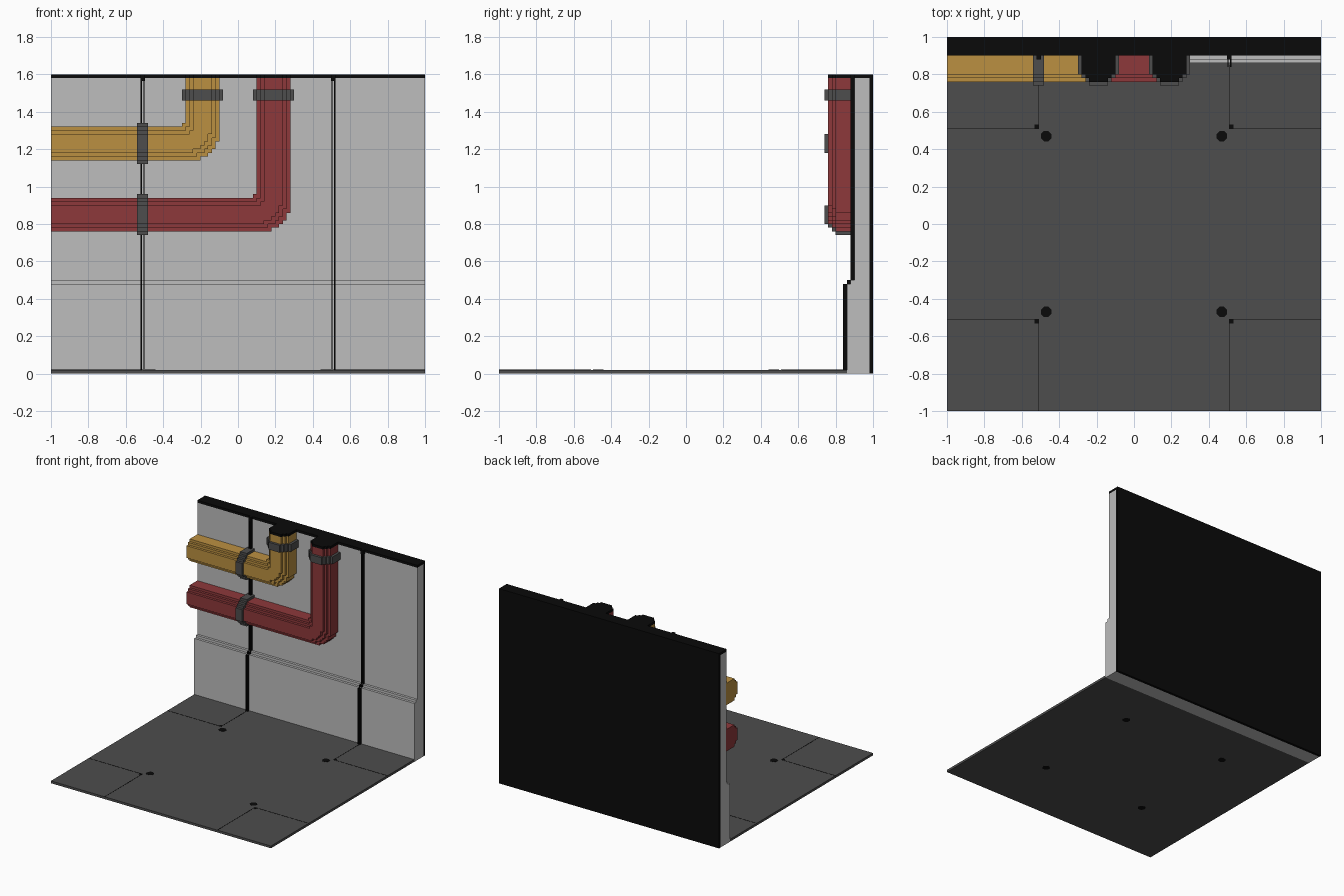
import bpy, bmesh, math

cube = bpy.data.objects.get("Cube")
if cube:
    bpy.data.objects.remove(cube, do_unlink=True)

V = 0.02                      # block size of the stepped style


def material(name, rgb):
    m = bpy.data.materials.new(name)
    m.use_nodes = True
    m.diffuse_color = (*rgb, 1)
    bsdf = m.node_tree.nodes["Principled BSDF"]
    bsdf.inputs["Base Color"].default_value = (*rgb, 1)
    bsdf.inputs["Roughness"].default_value = 0.9
    return m


PALE = material("pale_grey", (0.51, 0.51, 0.51))
DARK = material("dark_grey", (0.075, 0.075, 0.075))
BLACK = material("black", (0.003, 0.003, 0.003))
YELLOW = material("ochre_yellow", (0.50, 0.28, 0.053))
RED = material("dull_red", (0.27, 0.04, 0.043))


def finish(name, bm, mat):
    bmesh.ops.recalc_face_normals(bm, faces=bm.faces)
    me = bpy.data.meshes.new(name)
    bm.to_mesh(me)
    bm.free()
    me.materials.append(mat)
    ob = bpy.data.objects.new(name, me)
    bpy.context.scene.collection.objects.link(ob)
    return ob


def add_prism(bm, pts, axis, a, b):
    """Extrude a 2D outline along axis from a to b."""
    def place(p, t):
        c = list(p)
        c.insert(axis, t)
        return c
    face = bm.faces.new([bm.verts.new(place(p, a)) for p in pts])
    out = bmesh.ops.extrude_face_region(bm, geom=[face])
    move = [0, 0, 0]
    move[axis] = b - a
    bmesh.ops.translate(bm, vec=move, verts=[g for g in out["geom"] if isinstance(g, bmesh.types.BMVert)])


def prism(name, pts, axis, a, b, mat):
    bm = bmesh.new()
    add_prism(bm, pts, axis, a, b)
    return finish(name, bm, mat)


def box(name, x0, x1, y0, y1, z0, z1, mat):
    return prism(name, [(x0, y0), (x1, y0), (x1, y1), (x0, y1)], 2, z0, z1, mat)


# Wall with a thicker skirting, black back panel and top cap
def wall_profile(out, back, z0, z1):
    return [(back, z0), (0.86 - out, z0), (0.86 - out, 0.48), (0.88 - out, 0.48),
            (0.88 - out, 0.50), (0.90 - out, 0.50), (0.90 - out, z1), (back, z1)]


prism("wall", wall_profile(0, 0.98, 0, 1.58), 0, -1, 1, PALE)
box("wall_back", -1, 1, 0.98, 1, 0, 1.58, BLACK)
box("wall_top_cap", -1, 1, 0.90, 1, 1.58, 1.60, BLACK)

# Paired thin rails running up the wall, with a small block at the top
for side, x in (("right", -0.51), ("left", 0.51)):
    for k, dx in (("outer", -0.007), ("inner", 0.007)):
        prism(f"{side}_rail_{k}", wall_profile(V, 0.92, 0.005, 1.58), 0,
              x + dx - 0.003, x + dx + 0.003, BLACK)
    box(f"{side}_rail_top", x - 0.012, x + 0.012, 0.88, 0.90, 1.565, 1.60, BLACK)

# Floor slab
box("floor", -1, 1, -1, 0.86, 0.001, 0.02, DARK)

# Floor bolts and the corner seams around them
for sx in (-1, 1):
    for sy in (-1, 1):
        tag = ("left" if sx > 0 else "right") + ("_back" if sy > 0 else "_front")
        r = 0.03
        pts = [(sx * 0.47 + r * math.cos(math.pi / 8 + i * math.pi / 4),
                sy * 0.47 + r * math.sin(math.pi / 8 + i * math.pi / 4)) for i in range(8)]
        prism("floor_bolt_" + tag, pts, 2, 0, 0.0215, BLACK)
        end = 0.85 if sy > 0 else 1
        xs = sorted((sx * 0.51, sx * 1.0))
        ys = sorted((sy * 0.51, sy * end))
        box("seam_across_" + tag, *xs, sy * 0.512 - 0.0025, sy * 0.512 + 0.0025, 0.015, 0.021, BLACK)
        box("seam_along_" + tag, sx * 0.512 - 0.0025, sx * 0.512 + 0.0025, *ys, 0.015, 0.021, BLACK)
        cx, cy = sx * 0.52, sy * 0.52
        box("seam_corner_" + tag, cx - 0.012, cx + 0.012, cy - 0.012, cy + 0.012, 0.015, 0.021, BLACK)

# Stepped layers of a pipe: (inset, front y, back y)
LAYERS = [(0, 0.80, 0.91), (V, 0.78, 0.80), (2 * V, 0.76, 0.78)]
# Stair outline of the outer bend, relative to its corner
STAIR = [(-5, 0), (-5, 1), (-3, 1), (-3, 2), (-2, 2), (-2, 3), (-1, 3), (-1, 5), (0, 5)]


def pipe(name, xl, zb, mat):
    xr, zt = xl + 9 * V, zb + 9 * V
    bm, cap = bmesh.new(), bmesh.new()
    for d, y0, y1 in LAYERS:
        l, r, b, t = xl + d, xr - d, zb + d, zt - d
        pts = [(-1, b)] + [(r + i * V, b + j * V) for i, j in STAIR]
        pts += [(r, 1.58), (l, 1.58), (l, t + V), (l - V, t + V), (l - V, t), (-1, t)]
        add_prism(bm, pts, 1, y0, y1)
        add_prism(cap, [(l, 1.58), (r, 1.58), (r, 1.60), (l, 1.60)], 1, y0, min(y1, 0.90))
    finish(name, bm, mat)
    finish(name + "_top", cap, BLACK)

    # Clamps one block larger than the pipe, on each straight run
    def ring(lo):
        hi = lo + 9 * V
        left, right = [], []
        for d, y0, y1 in reversed(LAYERS):
            left += [(lo + d - V * (d < 1), y0 - V * (d > 0)), (lo + d - V * (d < 1), y0)]
        half = [(lo + 2 * V, 0.74), (lo + 2 * V, 0.76), (lo + V, 0.76), (lo + V, 0.78),
                (lo, 0.78), (lo, 0.80), (lo - V, 0.80), (lo - V, 0.91)]
        return half + [(lo + hi - u, y) for u, y in reversed(half)]
    prism(name + "_upper_clamp", ring(xl), 2, 1.46, 1.52, DARK)
    prism(name + "_side_clamp", [(y, z) for z, y in ring(zb)], 0, -0.54, -0.48, DARK)


pipe("yellow_pipe", -0.28, 1.14, YELLOW)
pipe("red_pipe", 0.10, 0.76, RED)
